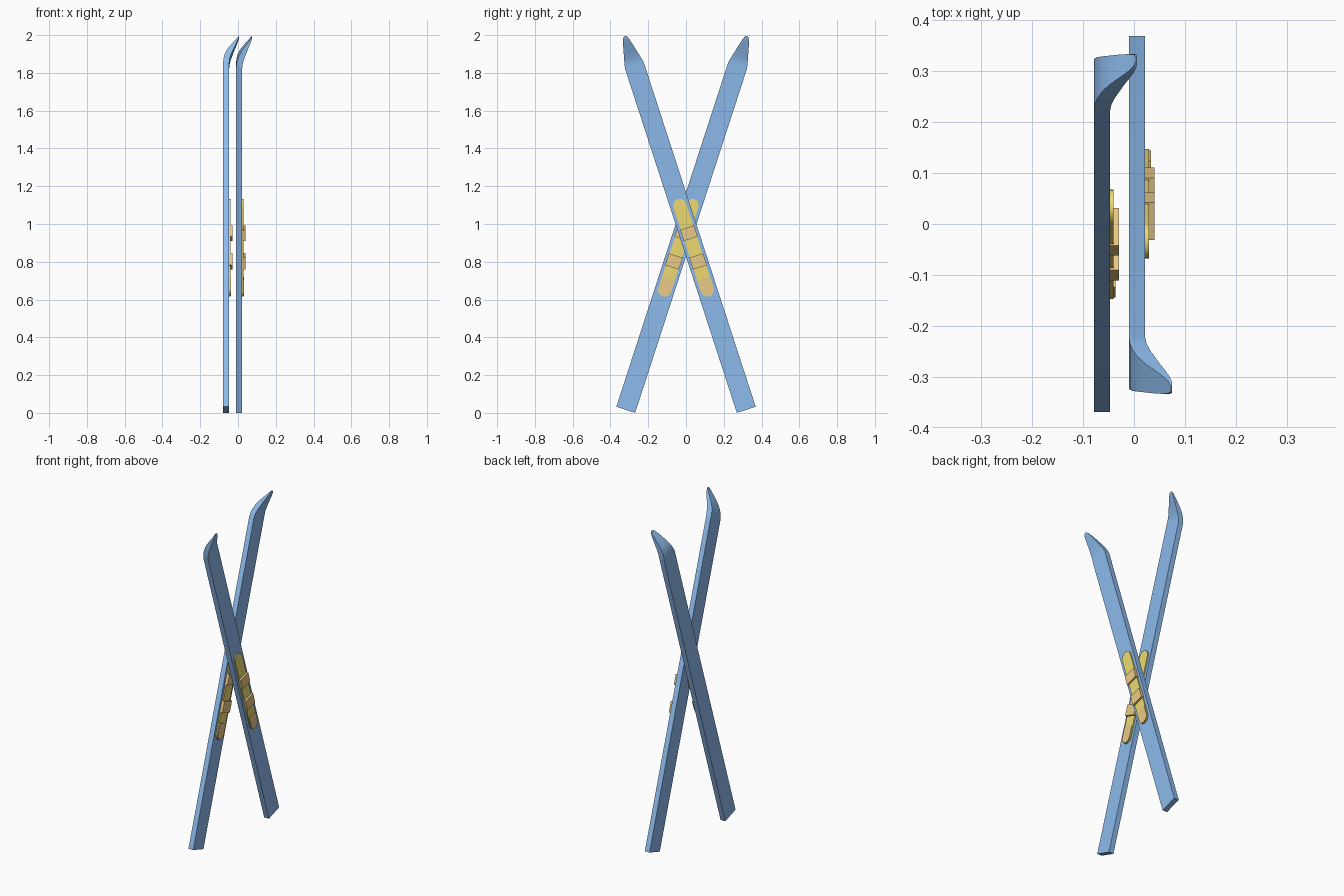
import bpy, bmesh, math

if "Cube" in bpy.data.objects:
    bpy.data.objects.remove(bpy.data.objects["Cube"])

LEAN = math.radians(18)
TOP = 0.022          # upper face of a ski in its own frame


def material(name, rgb):
    m = bpy.data.materials.new(name)
    m.diffuse_color = (*rgb, 1)
    m.use_nodes = True
    m.node_tree.nodes["Principled BSDF"].inputs["Base Color"].default_value = m.diffuse_color
    return m


BLUE = material("ski_blue", (0.27, 0.50, 0.85))
YELLOW = material("plate_yellow", (0.85, 0.70, 0.17))
TAN = material("strap_tan", (0.83, 0.59, 0.24))


def finish(bm, name, mat, parent=None, smooth=None):
    bmesh.ops.recalc_face_normals(bm, faces=bm.faces)
    me = bpy.data.meshes.new(name)
    bm.to_mesh(me)
    bm.free()
    me.materials.append(mat)
    ob = bpy.data.objects.new(name, me)
    bpy.context.collection.objects.link(ob)
    ob.parent = parent
    if smooth:
        bpy.ops.object.select_all(action='DESELECT')
        ob.select_set(True)
        bpy.context.view_layer.objects.active = ob
        bpy.ops.object.shade_smooth_by_angle(angle=math.radians(smooth))
    return ob


# ski stations: distance from tail, underside x, upper x, half width
STATIONS = [
    (0.0, -0.010, 0.022, 0.0525), (1.915, -0.010, 0.022, 0.0525),
    (1.940, -0.008, 0.025, 0.0475), (1.962, -0.003, 0.031, 0.0425),
    (1.985, 0.006, 0.040, 0.0365), (2.010, 0.021, 0.050, 0.0300),
    (2.035, 0.040, 0.061, 0.0240), (2.055, 0.056, 0.069, 0.0185),
    (2.070, 0.067, 0.074, 0.0130), (2.080, 0.073, 0.075, 0.0050),
]


def ski(name):
    bm = bmesh.new()
    rings = [[bm.verts.new(p) for p in
              ((lo, -w, a), (hi, -w, a), (hi, w, a), (lo, w, a))]
             for a, lo, hi, w in STATIONS]
    for r, s in zip(rings, rings[1:]):
        for i in range(4):
            j = (i + 1) % 4
            bm.faces.new((r[i], r[j], s[j], s[i]))
    bm.faces.new(rings[0])
    bm.faces.new(rings[-1])
    return finish(bm, name, BLUE, smooth=30)


def slab(name, outline, x0, x1, mat, parent, smooth=None):
    """Extrude a (lateral, along) outline upward from the ski face."""
    bm = bmesh.new()
    f = bm.faces.new([bm.verts.new((x0, y, z)) for y, z in outline])
    g = bmesh.ops.extrude_face_region(bm, geom=[f])["geom"]
    bmesh.ops.translate(bm, vec=(x1 - x0, 0, 0),
                        verts=[v for v in g if isinstance(v, bmesh.types.BMVert)])
    return finish(bm, name, mat, parent, smooth)


def arc(r, z, start, n=12):
    return [(r * math.cos(start + math.pi * i / n),
             z + r * math.sin(start + math.pi * i / n)) for i in range(n + 1)]


def rect(w, z0, z1):
    return [(-w, z0), (w, z0), (w, z1), (-w, z1)]


def build(side, location, lean):
    body = ski(side + "_ski")
    # boot plate with round ends
    slab(side + "_binding_plate", arc(0.035, 1.138, 0) + arc(0.035, 0.668, math.pi),
         TOP, TOP + 0.007, YELLOW, body, 30)
    # heel pad
    slab(side + "_heel_pad", arc(0.032, 0.668, math.pi) + [(0.032, 0.73), (-0.032, 0.73)],
         TOP + 0.007, TOP + 0.011, TAN, body, 30)
    # heel and toe straps
    for part, z0, z1 in (("heel", 0.793, 0.859), ("toe", 0.952, 1.014)):
        slab(f"{side}_{part}_strap", rect(0.0385, z0, z1),
             TOP, TOP + 0.018, TAN, body)
    body.location = location
    body.rotation_euler = (lean, 0, 0)


# two skis leaning across each other
build("front", (0, 0.319, 0.0163), LEAN)
build("back", (-0.069, -0.319, 0.0163), -LEAN)
